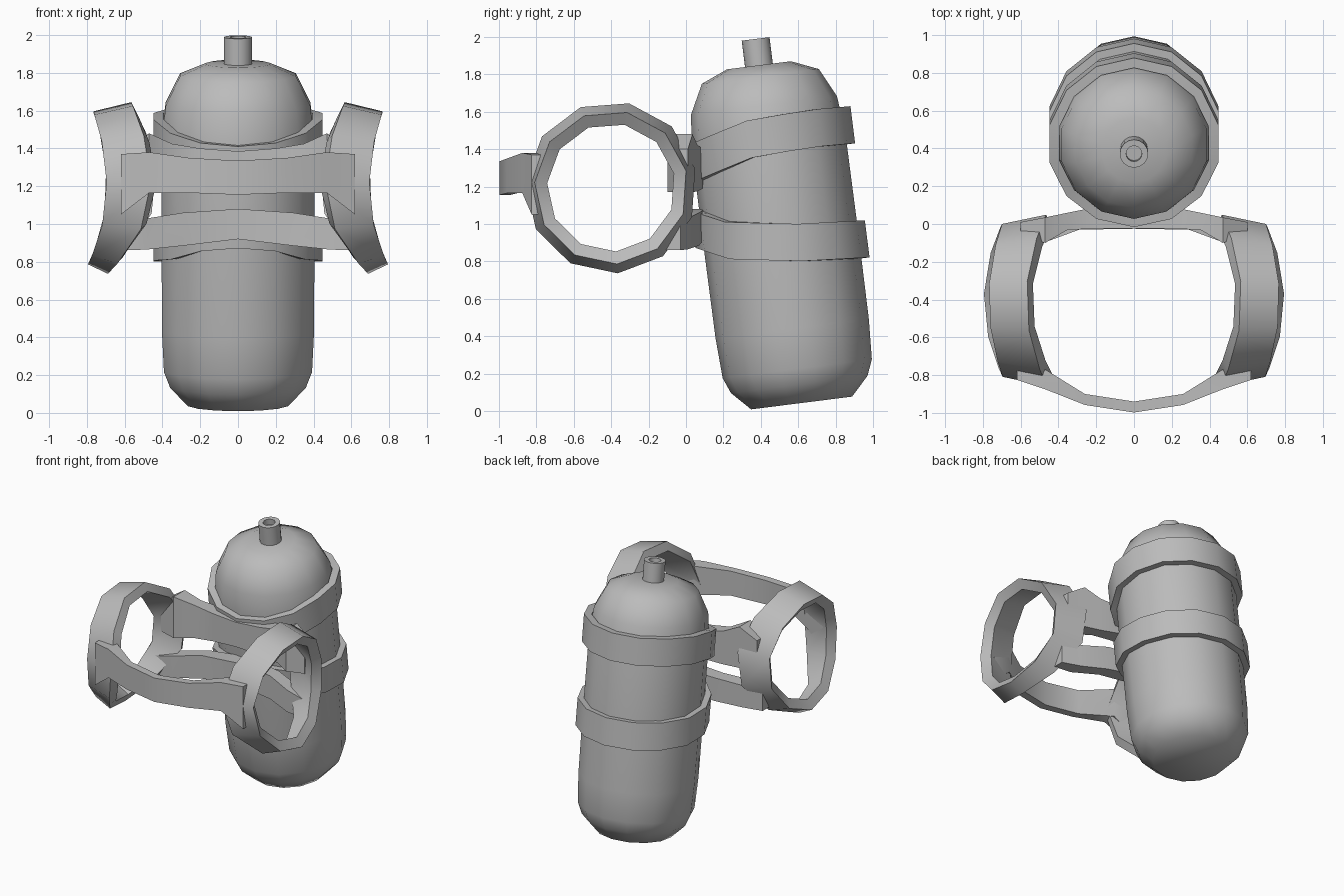
import bpy, bmesh, math
from mathutils import Vector

if "Cube" in bpy.data.objects:
    bpy.data.objects.remove(bpy.data.objects["Cube"])

grey = bpy.data.materials.new("grey")
grey.diffuse_color = (0.5, 0.5, 0.5, 1)
grey.use_nodes = True
grey.node_tree.nodes["Principled BSDF"].inputs["Base Color"].default_value = grey.diffuse_color

SIDES = 14
TILT = math.radians(7.2)
BASE = Vector((0, 0.618, 0.043))               # centre of the tank's bottom
AXIS = Vector((0, -math.sin(TILT), math.cos(TILT)))
NORM = Vector((0, math.cos(TILT), math.sin(TILT)))


def loft(name, rings, closed=False, smooth=40):
    """Skin equal-sized vertex rings; close the run or cap its ends."""
    bm = bmesh.new()
    rows = [[bm.verts.new(p) for p in ring] for ring in rings]
    n = len(rows[0])
    pairs = list(zip(rows, rows[1:]))
    if closed:
        pairs.append((rows[-1], rows[0]))
    for a, b in pairs:
        for i in range(n):
            j = (i + 1) % n
            bm.faces.new((a[i], a[j], b[j], b[i]))
    if not closed:
        bm.faces.new(rows[0])
        bm.faces.new(rows[-1])
    bmesh.ops.recalc_face_normals(bm, faces=bm.faces[:])
    mesh = bpy.data.meshes.new(name)
    bm.to_mesh(mesh)
    bm.free()
    mesh.materials.append(grey)
    obj = bpy.data.objects.new(name, mesh)
    bpy.context.collection.objects.link(obj)
    bpy.ops.object.select_all(action='DESELECT')
    obj.select_set(True)
    bpy.context.view_layer.objects.active = obj
    bpy.ops.object.shade_smooth_by_angle(angle=math.radians(smooth))
    return obj


def tank_point(a, r, s):
    return BASE + AXIS * s + NORM * (r * math.cos(a)) + Vector((r * math.sin(a), 0, 0))


def turned(name, profile, sides, smooth):
    loft(name, [[tank_point(2 * math.pi * i / sides, r, s) for i in range(sides)]
                for r, s in profile], smooth=smooth)


def interp(table, t):
    for (a, va), (b, vb) in zip(table, table[1:]):
        if t <= b:
            return va + (vb - va) * max(0, t - a) / (b - a)
    return table[-1][1]


# Tank and hollow valve neck
turned("tank", [(0.272, 0), (0.368, 0.1), (0.402, 0.185), (0.413, 0.4), (0.415, 0.9),
                (0.413, 1.42), (0.393, 1.604), (0.315, 1.76), (0.172, 1.82)], SIDES, 50)
turned("valve_neck", [(0.075, 1.78), (0.075, 1.962), (0.042, 1.962), (0.042, 1.92)], 16, 40)


# Bands round the tank: top edge height depends on how far back the point is
def band(name, heights, height):
    rings = []
    for i in range(SIDES):
        a = 2 * math.pi * i / SIDES
        s = interp(heights, math.cos(a))
        rings.append([tank_point(a, r, t) for r, t in
                      ((0.458, s), (0.458, s - height), (0.405, s - height), (0.405, s))])
    loft(name, rings, closed=True)


def along(z, c):
    """Distance up the tank axis for a world height on the band."""
    return (z - BASE.z - 0.458 * c * math.sin(TILT)) / math.cos(TILT)


band("upper_band", [(c, along(z, c)) for c, z in
                    ((-1, 1.41), (-0.25, 1.55), (0.5, 1.61), (1, 1.63))], 0.2)
band("lower_band", [(c, along(z, c)) for c, z in
                    ((-1, 1.07), (-0.62, 1.01), (0.2, 1.0), (1, 1.02))], 0.2)


# Arm loops: conical eleven-sided rings that flare outwards at top and bottom
def arm_loop(name, side):
    rings = []
    for i in range(11):
        a = math.radians(78) + 2 * math.pi * i / 11
        cy, sz = math.cos(a), math.sin(a)
        xo = 0.695 + (0.075 if sz > 0 else 0.1) * sz * sz
        xi = 0.46 + (0.11 if sz > 0 else 0.23) * sz * sz
        rings.append([(side * x, -0.4 + r * cy, 1.195 + r * sz) for x, r in
                      ((xi, 0.46), (xo, 0.41), (xo - 0.04, 0.343), (xi - 0.03, 0.4))])
    loft(name, rings, closed=True)


arm_loop("left_arm_loop", -1)
arm_loop("right_arm_loop", 1)


# Straps joining the loops; rows give x, outer y, inner y, top z, bottom z
def strap(name, half):
    rows = [(-x, *rest) for x, *rest in half] + [(x, *rest) for x, *rest in half[::-1]][1:]
    loft(name, [[(x, yo, zt), (x, yo, zb), (x, yi, zb), (x, yi, zt)]
                for x, yo, yi, zt, zb in rows])


strap("chest_strap", [(0.62, -0.825, -0.75, 1.37, 1.05), (0.47, -0.875, -0.77, 1.38, 1.165),
                      (0.26, -0.958, -0.9, 1.35, 1.165), (0, -0.998, -0.94, 1.335, 1.155)])
strap("upper_back_strap", [(0.6, 0.01, -0.06, 1.4, 1.17), (0.47, 0.035, -0.1, 1.48, 1.17),
                           (0.35, 0.06, -0.03, 1.425, 1.175), (0.2, 0.09, -0.025, 1.4, 1.19),
                           (0, 0.1, -0.025, 1.385, 1.2)])
strap("lower_back_strap", [(0.62, -0.03, -0.11, 1.0, 0.86), (0.48, 0.01, -0.1, 1.03, 0.865),
                           (0.29, 0.07, -0.03, 1.06, 0.885), (0, 0.1, -0.025, 1.08, 0.92)])
